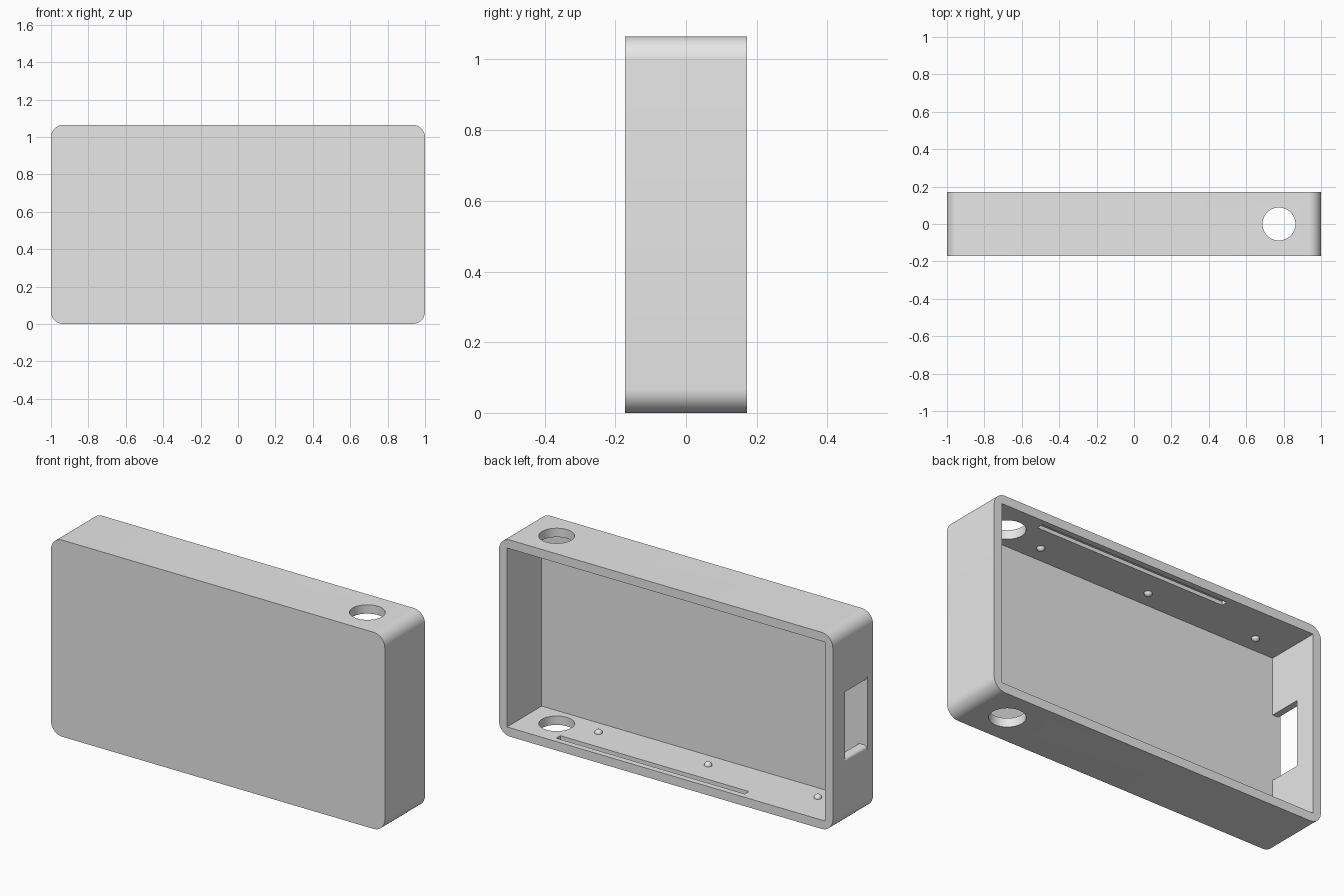
import bpy
import bmesh
import math
from mathutils import Matrix, Vector

if "Cube" in bpy.data.objects:
    bpy.data.objects.remove(bpy.data.objects["Cube"], do_unlink=True)

HALF_D, HEIGHT, WALL = 0.172, 1.065, 0.048
MID = HEIGHT / 2

grey = bpy.data.materials.new("light_grey")
grey.use_nodes = True
grey.diffuse_color = (0.8, 0.8, 0.8, 1)
grey.node_tree.nodes["Principled BSDF"].inputs["Base Color"].default_value = (0.8, 0.8, 0.8, 1)


def make_object(name, bm):
    bmesh.ops.recalc_face_normals(bm, faces=bm.faces)
    mesh = bpy.data.meshes.new(name)
    bm.to_mesh(mesh)
    bm.free()
    mesh.materials.append(grey)
    obj = bpy.data.objects.new(name, mesh)
    bpy.context.collection.objects.link(obj)
    return obj


def box_mesh(low, high):
    low, high = Vector(low), Vector(high)
    bm = bmesh.new()
    bmesh.ops.create_cube(bm, size=1)
    bmesh.ops.scale(bm, vec=high - low, verts=bm.verts)
    bmesh.ops.translate(bm, vec=(low + high) / 2, verts=bm.verts)
    return bm


def activate(obj):
    bpy.ops.object.select_all(action="DESELECT")
    obj.select_set(True)
    bpy.context.view_layer.objects.active = obj


def cut(target, cutter):
    cutter.hide_render = True
    mod = target.modifiers.new("cut", "BOOLEAN")
    mod.operation = "DIFFERENCE"
    mod.solver = "EXACT"
    mod.object = cutter
    activate(target)
    bpy.ops.object.modifier_apply(modifier=mod.name)
    bpy.data.objects.remove(cutter, do_unlink=True)


# Case body: block with the four corners rounded along the depth
bm = box_mesh((-1, -HALF_D, 0), (1, HALF_D, HEIGHT))
corners = [e for e in bm.edges
           if abs(e.verts[0].co.y - e.verts[1].co.y) > 0.1]
bmesh.ops.bevel(bm, geom=corners, offset=0.067, segments=12,
                profile=0.5, affect="EDGES")
case = make_object("case", bm)

# Cavity open to the back
cut(case, make_object("cavity_cutter", box_mesh(
    (-1 + WALL, -HALF_D + WALL, WALL),
    (1 - WALL, HALF_D + 0.1, HEIGHT - WALL))))

# Round hole through the top and bottom walls
bm = bmesh.new()
bmesh.ops.create_cone(bm, cap_ends=True, segments=64, radius1=0.088,
                      radius2=0.088, depth=2,
                      matrix=Matrix.Translation((0.775, 0, MID)))
cut(case, make_object("hole_cutter", bm))

# Shallow lid grooves in the floor and ceiling
for z in (WALL, HEIGHT - WALL):
    cut(case, make_object("groove_cutter", box_mesh(
        (-0.45, 0.105, z - 0.02), (0.68, 0.14, z + 0.02))))

# Side port, its outer edge rounded over by widening rings
R = 0.02
rings = [(-0.94, 0)]
for i in range(9):
    t = math.pi / 2 * i / 8
    rings.append((-1 + R - R * math.sin(t), R * (1 - math.cos(t))))
rings.append((-1.05, R))
bm = bmesh.new()
loops = []
for x, grow in rings:
    y0, y1, h = -HALF_D + WALL + 0.001, 0.055 + grow, 0.177 + grow
    loops.append([bm.verts.new((x, y, MID + z)) for y, z in
                  ((y0, -h), (y1, -h), (y1, h), (y0, h))])
for a, b in zip(loops, loops[1:]):
    for i in range(4):
        j = (i + 1) % 4
        bm.faces.new((a[i], a[j], b[j], b[i]))
bm.faces.new(loops[0])
bm.faces.new(loops[-1])
cut(case, make_object("port_cutter", bm))

activate(case)
bpy.ops.object.shade_smooth_by_angle(angle=math.radians(30))

# Snap nubs on the floor and ceiling
for level, z in (("floor", WALL), ("ceiling", HEIGHT - WALL)):
    for i in range(3):
        bm = bmesh.new()
        bmesh.ops.create_uvsphere(
            bm, u_segments=24, v_segments=12, radius=0.02,
            matrix=Matrix.Translation((0.545 - 0.657 * i, -0.03, z)))
        nub = make_object(f"{level}_nub_{i + 1}", bm)
        activate(nub)
        bpy.ops.object.shade_smooth()
